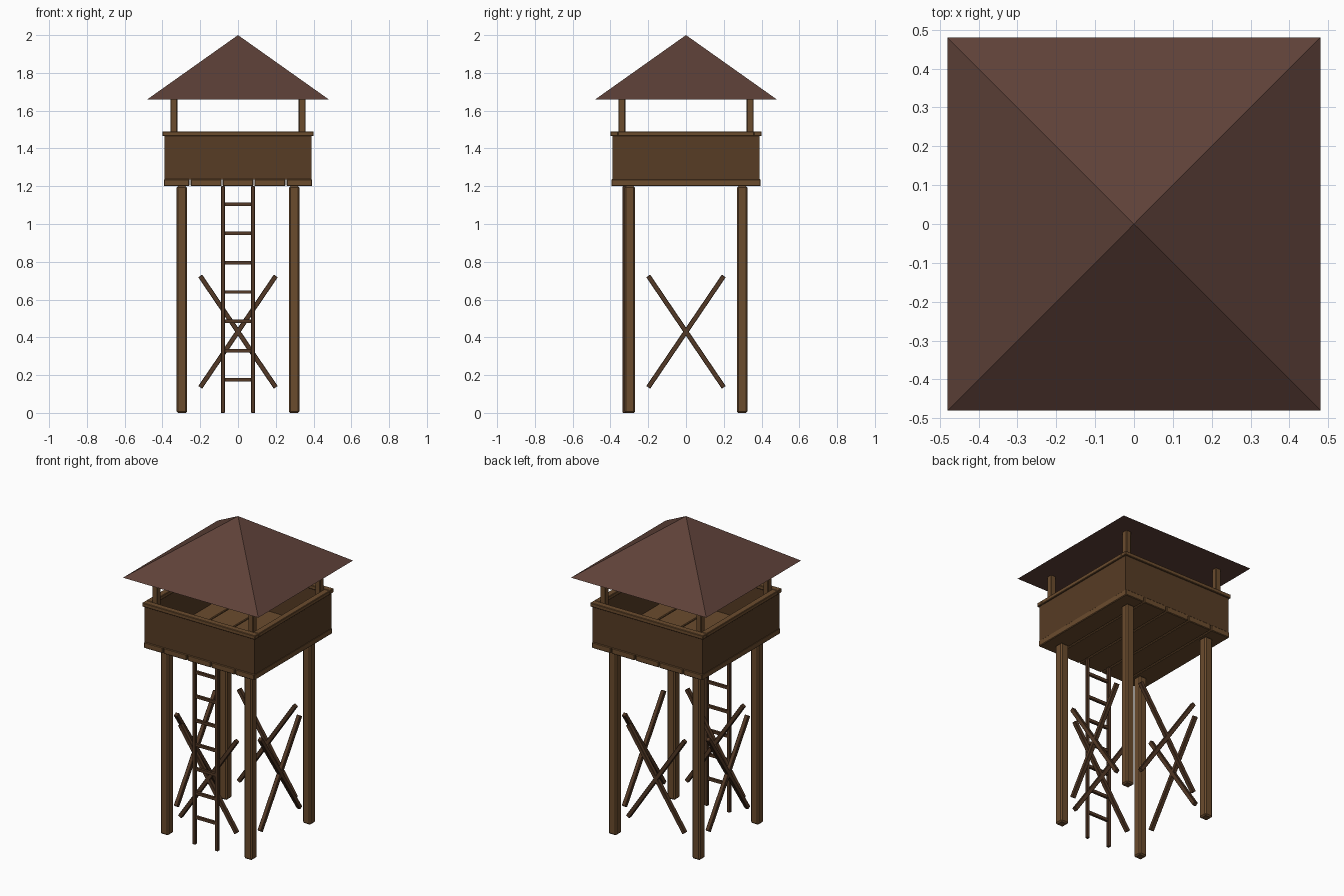
import bpy, bmesh
from math import atan2, hypot, radians
from mathutils import Matrix

if "Cube" in bpy.data.objects:
    bpy.data.objects.remove(bpy.data.objects["Cube"])


def material(name, rgb):
    m = bpy.data.materials.new(name)
    m.diffuse_color = (*rgb, 1)
    m.use_nodes = True
    m.node_tree.nodes["Principled BSDF"].inputs["Base Color"].default_value = m.diffuse_color
    return m


POST = material("post_wood", (0.147, 0.072, 0.027))
WALL = material("wall_wood", (0.095, 0.045, 0.018))
BRACE = material("brace_wood", (0.085, 0.040, 0.019))
ROOF = material("roof_brown", (0.112, 0.053, 0.040))


def finish(name, bm, mat):
    me = bpy.data.meshes.new(name)
    bm.to_mesh(me)
    bm.free()
    ob = bpy.data.objects.new(name, me)
    bpy.context.collection.objects.link(ob)
    me.materials.append(mat)
    return ob


def box(name, loc, size, mat, bevel=0.0, rot=Matrix.Identity(4)):
    bm = bmesh.new()
    bmesh.ops.create_cube(bm, size=1, matrix=Matrix.Diagonal((*size, 1)))
    if bevel:
        bmesh.ops.bevel(bm, geom=bm.edges[:], offset=bevel, segments=1,
                        affect='EDGES')
    bmesh.ops.transform(bm, matrix=Matrix.Translation(loc) @ rot, verts=bm.verts)
    return finish(name, bm, mat)


# Main legs and the thinner roof posts, one per corner
for sx in (-1, 1):
    for sy in (-1, 1):
        box("leg", (sx * 0.297, sy * 0.297, 0.6), (0.056, 0.056, 1.2), POST, 0.008)
        box("roof_post", (sx * 0.34, sy * 0.34, 1.45), (0.037, 0.037, 0.44), POST, 0.004)

# Crossed braces on all four sides
length, tilt = hypot(0.40, 0.59), atan2(0.59, 0.40)
for i in range(4):
    turn = Matrix.Rotation(radians(90 * i), 4, 'Z')
    for s in (-1, 1):
        box("cross_brace", turn @ Matrix.Translation((0, -0.297, 0.43)).translation,
            (length, 0.025, 0.025), BRACE, 0.002,
            turn @ Matrix.Rotation(s * tilt, 4, 'Y'))

# Floor planks running front to back
seams = [-0.395, -0.254, -0.084, 0.084, 0.254, 0.395]
for a, b in zip(seams, seams[1:]):
    box("floor_plank", ((a + b) / 2, 0, 1.219), (b - a - 0.006, 0.79, 0.038), POST, 0.004)

# Parapet walls with a capping rail
for s in (-1, 1):
    box("wall", (0, s * 0.38, 1.352), (0.78, 0.02, 0.235), WALL)
    box("wall", (s * 0.38, 0, 1.352), (0.02, 0.74, 0.235), WALL)
    box("wall_rail", (0, s * 0.38, 1.478), (0.80, 0.04, 0.025), POST, 0.003)
    box("wall_rail", (s * 0.38, 0, 1.478), (0.04, 0.72, 0.025), POST, 0.003)

# Ladder at the front
for s in (-1, 1):
    box("ladder_rail", (s * 0.08, -0.325, 0.6), (0.02, 0.02, 1.2), BRACE, 0.002)
for i in range(7):
    box("ladder_rung", (0, -0.325, 0.175 + i * 0.155), (0.15, 0.016, 0.018), BRACE)

# Pyramid roof
bm = bmesh.new()
bmesh.ops.create_cone(bm, cap_ends=True, segments=4, radius1=0.48 * 2 ** 0.5,
                      radius2=0, depth=0.34,
                      matrix=Matrix.Translation((0, 0, 1.83))
                      @ Matrix.Rotation(radians(45), 4, 'Z'))
bmesh.ops.remove_doubles(bm, verts=bm.verts, dist=0.0001)
finish("roof", bm, ROOF)
